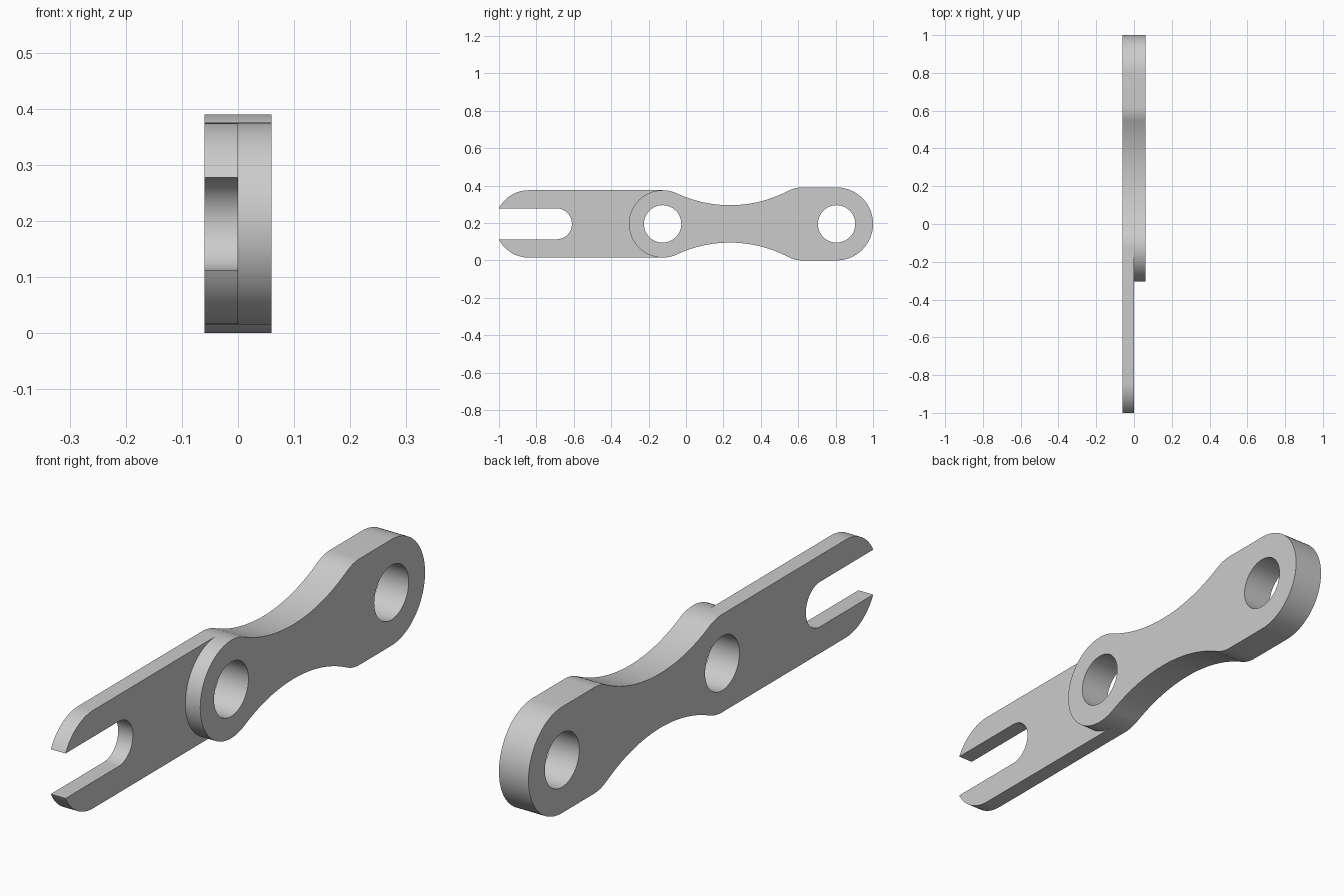
import bpy, bmesh, math
from mathutils import Vector
from mathutils.geometry import tessellate_polygon

cube = bpy.data.objects.get("Cube")
if cube:
    bpy.data.objects.remove(cube, do_unlink=True)

MID = 0.195                      # height of the long axis
HALF = 0.06                      # half thickness
BOSS_Y, BOSS_R = -0.125, 0.18    # middle pivot
END_Y, END_R = 0.805, 0.195      # big rounded end
HOLE_R = 0.1
WAIST_Y, WAIST_R, WAIST_HALF = 0.235, 0.67, 0.1
FILLET_Y, FILLET_R = 0.62, 0.156
FORK_Y, SLOT_Y, SLOT_R = -0.841, -0.6925, 0.0825


def arc(cy, cz, r, a0, a1, n=24):
    """Points (y, height above axis) on an arc, angles in radians."""
    return [(cy + r * math.cos(a0 + (a1 - a0) * i / n),
             cz + r * math.sin(a0 + (a1 - a0) * i / n)) for i in range(n + 1)]


def mirrored(pts):
    return [(y, -z) for y, z in reversed(pts)]


def join(*parts):
    """Chain paths, dropping repeated points."""
    out = []
    for p in (q for part in parts for q in part):
        if not out or math.dist(p, out[-1]) > 1e-4:
            out.append(p)
    return out


# Upper edge of the link, from the boss top to the tip of the big end
pi = math.pi
waist_z = WAIST_HALF + WAIST_R
boss_a = math.atan2(waist_z, WAIST_Y - BOSS_Y)
fillet_z = END_R - FILLET_R
fillet_a = math.atan2(waist_z - fillet_z, WAIST_Y - FILLET_Y)
upper_link = join(
    arc(BOSS_Y, 0, BOSS_R, pi / 2, boss_a, 8),
    arc(WAIST_Y, waist_z, WAIST_R, boss_a + pi, fillet_a + pi, 32),
    arc(FILLET_Y, fillet_z, FILLET_R, fillet_a, pi / 2, 8),
    arc(END_Y, 0, END_R, pi / 2, 0, 24))
link_edge = join(upper_link, mirrored(upper_link))

# Fork edge, from the boss bottom round the slot to the boss top
tip_a = pi - math.asin(SLOT_R / BOSS_R)
upper_fork = join(
    arc(SLOT_Y, 0, SLOT_R, 0, pi / 2, 16),
    arc(FORK_Y, 0, BOSS_R, tip_a, pi / 2, 16),
    [(BOSS_Y, BOSS_R)])
fork_edge = join(mirrored(upper_fork), upper_fork)

# Rounded boss edge, from bottom to top, and the two bolt holes
boss_edge = arc(BOSS_Y, 0, BOSS_R, 1.5 * pi, pi / 2, 40)
holes = [arc(y, 0, HOLE_R, 0, 2 * pi, 48)[:-1] for y in (BOSS_Y, END_Y)]

bm = bmesh.new()


def wall(path, x0, x1):
    for (y0, z0), (y1, z1) in zip(path, path[1:]):
        bm.faces.new([bm.verts.new((x, y, z + MID)) for x, y, z in
                      ((x0, y0, z0), (x0, y1, z1), (x1, y1, z1), (x1, y0, z0))])


def cap(loops, x):
    loops = [[Vector((y, z, 0)) for y, z in loop] for loop in loops]
    verts = [bm.verts.new((x, p.x, p.y + MID)) for loop in loops for p in loop]
    for tri in tessellate_polygon(loops):
        bm.faces.new([verts[i] for i in tri])


# Flat sides and the step where the fork is half as thick
cap([join(link_edge, fork_edge)[:-1]] + holes, -HALF)
cap([join(link_edge, boss_edge)[:-1]] + holes, HALF)
cap([join(fork_edge, boss_edge[::-1])[:-1]], 0)

# Rims and hole bores
wall(fork_edge, -HALF, 0)
wall(boss_edge, 0, HALF)
wall(link_edge, -HALF, 0)
wall(link_edge, 0, HALF)
for hole in holes:
    wall(hole + hole[:1], -HALF, HALF)

bmesh.ops.remove_doubles(bm, verts=bm.verts, dist=1e-5)
bmesh.ops.recalc_face_normals(bm, faces=bm.faces)
mesh = bpy.data.meshes.new("forked_link")
bm.to_mesh(mesh)
bm.free()

# Plain grey metal
grey = bpy.data.materials.new("light_grey")
grey.use_nodes = True
grey.diffuse_color = (0.6, 0.6, 0.6, 1)
grey.node_tree.nodes["Principled BSDF"].inputs["Base Color"].default_value = (0.6, 0.6, 0.6, 1)
mesh.materials.append(grey)

link = bpy.data.objects.new("forked_link", mesh)
bpy.context.collection.objects.link(link)
bpy.context.view_layer.objects.active = link
link.select_set(True)
bpy.ops.object.shade_smooth_by_angle(angle=math.radians(30))
